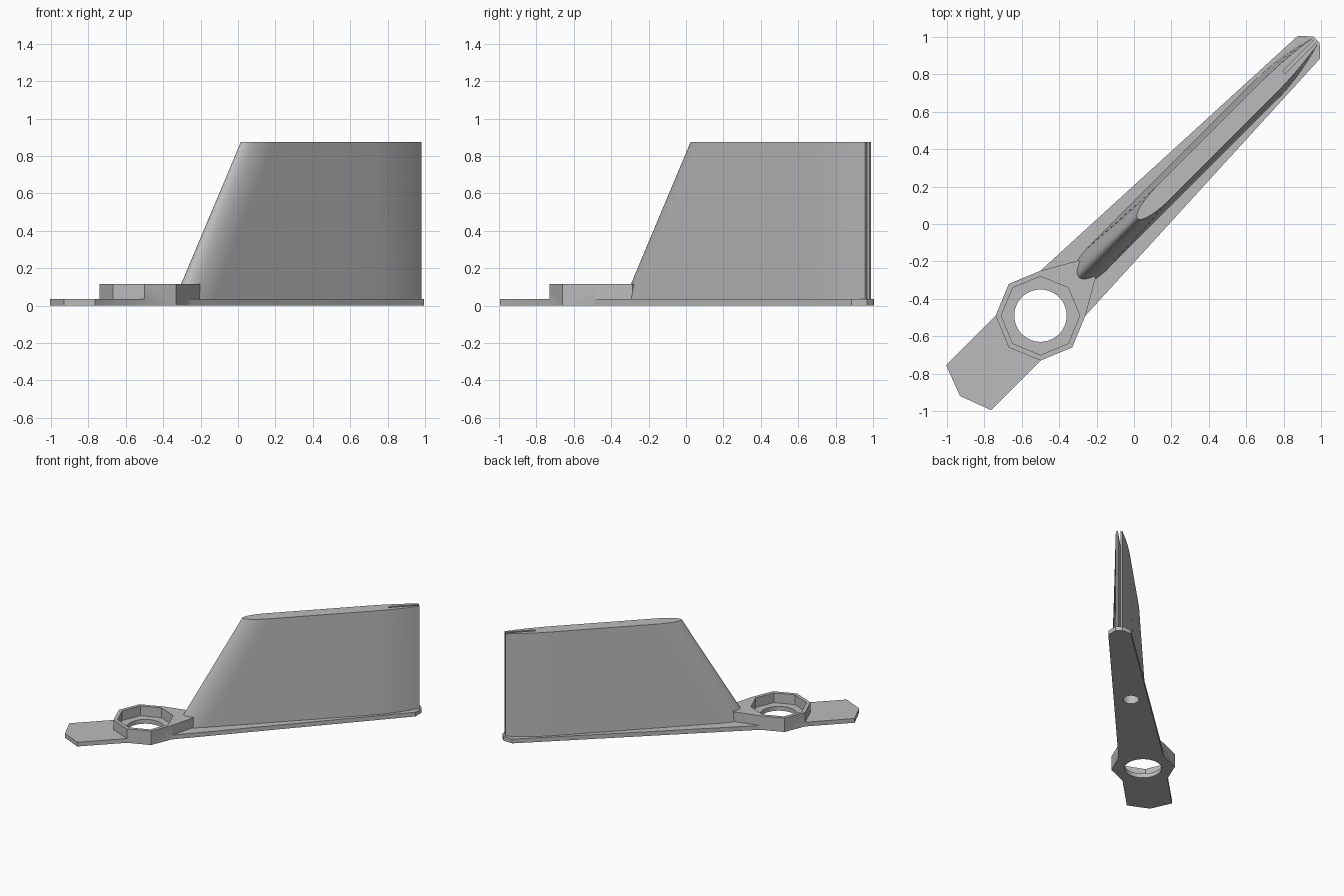
import bpy
import bmesh
from math import sin, cos, pi, radians
from mathutils import Matrix

cube = bpy.data.objects.get("Cube")
if cube:
    bpy.data.objects.remove(cube, do_unlink=True)

grey = bpy.data.materials.new("plain_grey")
grey.use_nodes = True
grey.diffuse_color = (0.5, 0.5, 0.5, 1)
grey.node_tree.nodes["Principled BSDF"].inputs["Base Color"].default_value = (0.5, 0.5, 0.5, 1)

# Parts are drawn along u (length) and v (width), then turned to the diagonal
TURN = Matrix.Rotation(radians(45), 4, 'Z') @ Matrix.Translation((0, 0.007, 0))


def loft(name, lower, upper, z0, z1):
    """Solid between two outlines with matching points."""
    bm = bmesh.new()
    a = [bm.verts.new((u, v, z0)) for u, v in lower]
    b = [bm.verts.new((u, v, z1)) for u, v in upper]
    bm.faces.new(a[::-1])
    bm.faces.new(b)
    n = len(a)
    for i in range(n):
        j = (i + 1) % n
        bm.faces.new((a[i], a[j], b[j], b[i]))
    bmesh.ops.recalc_face_normals(bm, faces=bm.faces)
    bm.transform(TURN)
    mesh = bpy.data.meshes.new(name)
    bm.to_mesh(mesh)
    bm.free()
    mesh.materials.append(grey)
    obj = bpy.data.objects.new(name, mesh)
    bpy.context.collection.objects.link(obj)
    return obj


def prism(name, outline, z0, z1):
    return loft(name, outline, outline, z0, z1)


def ngon(u, r, n):
    return [(u + r * cos(2 * pi * i / n), r * sin(2 * pi * i / n)) for i in range(n)]


def mirrored(side):
    """Close a +v half outline with its mirror image."""
    return side + [(u, -v) for u, v in reversed(side) if v > 0]


def activate(obj):
    bpy.ops.object.select_all(action='DESELECT')
    obj.select_set(True)
    bpy.context.view_layer.objects.active = obj


def combine(obj, other, operation):
    other.hide_render = True
    mod = obj.modifiers.new(operation.title(), 'BOOLEAN')
    mod.operation = operation
    mod.solver = 'EXACT'
    mod.object = other
    activate(obj)
    bpy.ops.object.modifier_apply(modifier=mod.name)
    bpy.data.objects.remove(other, do_unlink=True)


RING_U = -0.70

# Flat plate: pointed tail, straight strip, long taper, chamfered end
base_plate = prism("base_plate", mirrored([
    (-1.308, 0), (-1.244, 0.17), (-0.53, 0.17), (1.33, 0.085), (1.386, 0.025)]), 0, 0.035)

# Octagonal collar, stretched forward to meet the fin
collar_outline = ngon(RING_U, 0.24, 8)
collar_outline[0:1] = [(-0.346, -0.064), (-0.346, 0.064)]
combine(base_plate, prism("collar", collar_outline, 0, 0.115), 'UNION')
combine(base_plate, prism("recess_cutter", ngon(RING_U, 0.21, 8), 0.035, 0.2), 'DIFFERENCE')
combine(base_plate, prism("hole_cutter", ngon(RING_U, 0.14, 48), -0.1, 0.2), 'DIFFERENCE')


# Fin section: elliptical nose, parallel flanks, rounded tail split by a slot
def fin_section(nose, half):
    side = [(nose + 0.2 * (1 - cos(a)), half * sin(a))
            for a in [pi / 2 * i / 14 for i in range(15)]]
    for i in range(9):
        t = i / 8
        side.append((1.0 + 0.37 * t, half + (0.023 - half) * t * t))
    side += [(1.37, 0.009), (1.14, 0.009)]
    return mirrored(side)


fin = loft("fin", fin_section(-0.465, 0.079), fin_section(0.034, 0.05), 0.02, 0.875)

# Blind round socket through the plate into the fin
for part in (base_plate, fin):
    combine(part, prism("socket_cutter", ngon(0.34, 0.06, 32), -0.1, 0.25), 'DIFFERENCE')
    activate(part)
    bpy.ops.object.shade_smooth_by_angle(angle=radians(30))
